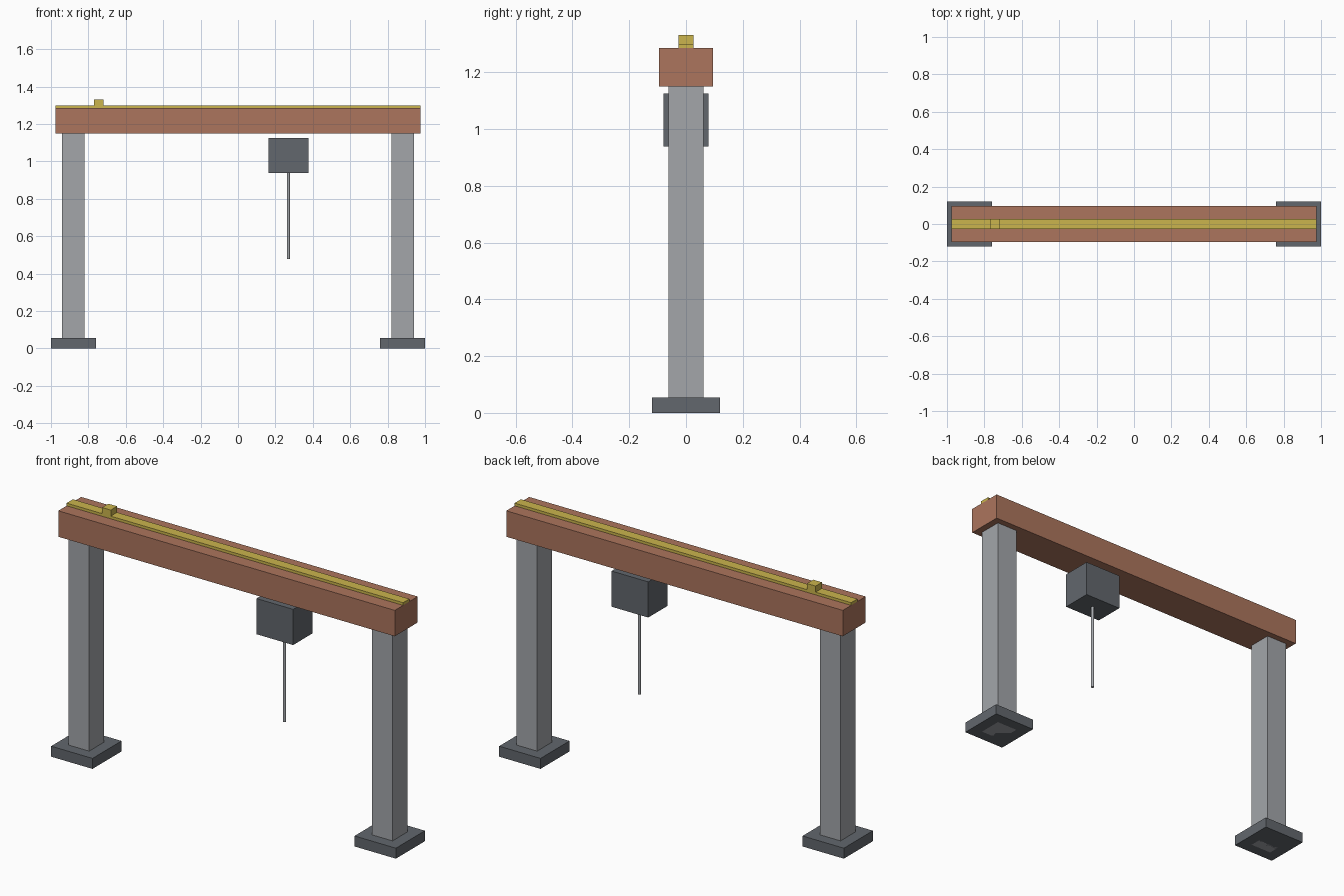
import bpy

if "Cube" in bpy.data.objects:
    bpy.data.objects.remove(bpy.data.objects["Cube"])


def material(name, srgb):
    # convert display colour to linear
    lin = [((c / 255 + 0.055) / 1.055) ** 2.4 for c in srgb]
    m = bpy.data.materials.new(name)
    m.diffuse_color = (*lin, 1)
    m.use_nodes = True
    m.node_tree.nodes["Principled BSDF"].inputs["Base Color"].default_value = m.diffuse_color
    return m


copper = material("copper brown", (172, 117, 93))
light_grey = material("light grey", (163, 166, 170))
dark_grey = material("dark grey", (98, 103, 109))
yellow = material("mustard yellow", (203, 181, 77))


def box(name, x, y, z, mat):
    """Box spanning the (min, max) ranges x, y, z."""
    spans = (x, y, z)
    bpy.ops.mesh.primitive_cube_add(size=1, location=[(a + b) / 2 for a, b in spans])
    ob = bpy.context.object
    ob.name = name
    ob.scale = [b - a for a, b in spans]
    bpy.ops.object.transform_apply(location=False, rotation=False, scale=True)
    ob.data.materials.append(mat)
    return ob


# legs: base plate and column at each end
for side, cx in (("left", -0.88), ("right", 0.88)):
    box(side + "_base_plate", (cx - 0.12, cx + 0.12), (-0.12, 0.12), (0, 0.055), dark_grey)
    box(side + "_column", (cx - 0.06, cx + 0.06), (-0.062, 0.062), (0, 1.15), light_grey)

# cross beam with the rail and stop block on top
box("cross_beam", (-0.976, 0.976), (-0.095, 0.095), (1.15, 1.286), copper)
box("rail", (-0.976, 0.976), (-0.026, 0.026), (1.286, 1.30), yellow)
box("rail_stop", (-0.77, -0.72), (-0.026, 0.026), (1.30, 1.332), yellow)

# hoist housing hanging just below the beam, and its rod
box("hoist_housing", (0.163, 0.376), (-0.08, 0.08), (0.938, 1.125), dark_grey)
bpy.ops.mesh.primitive_cylinder_add(vertices=12, radius=0.008, depth=0.46,
                                    location=(0.27, 0, 0.708))
rod = bpy.context.object
rod.name = "hoist_rod"
rod.data.materials.append(light_grey)
